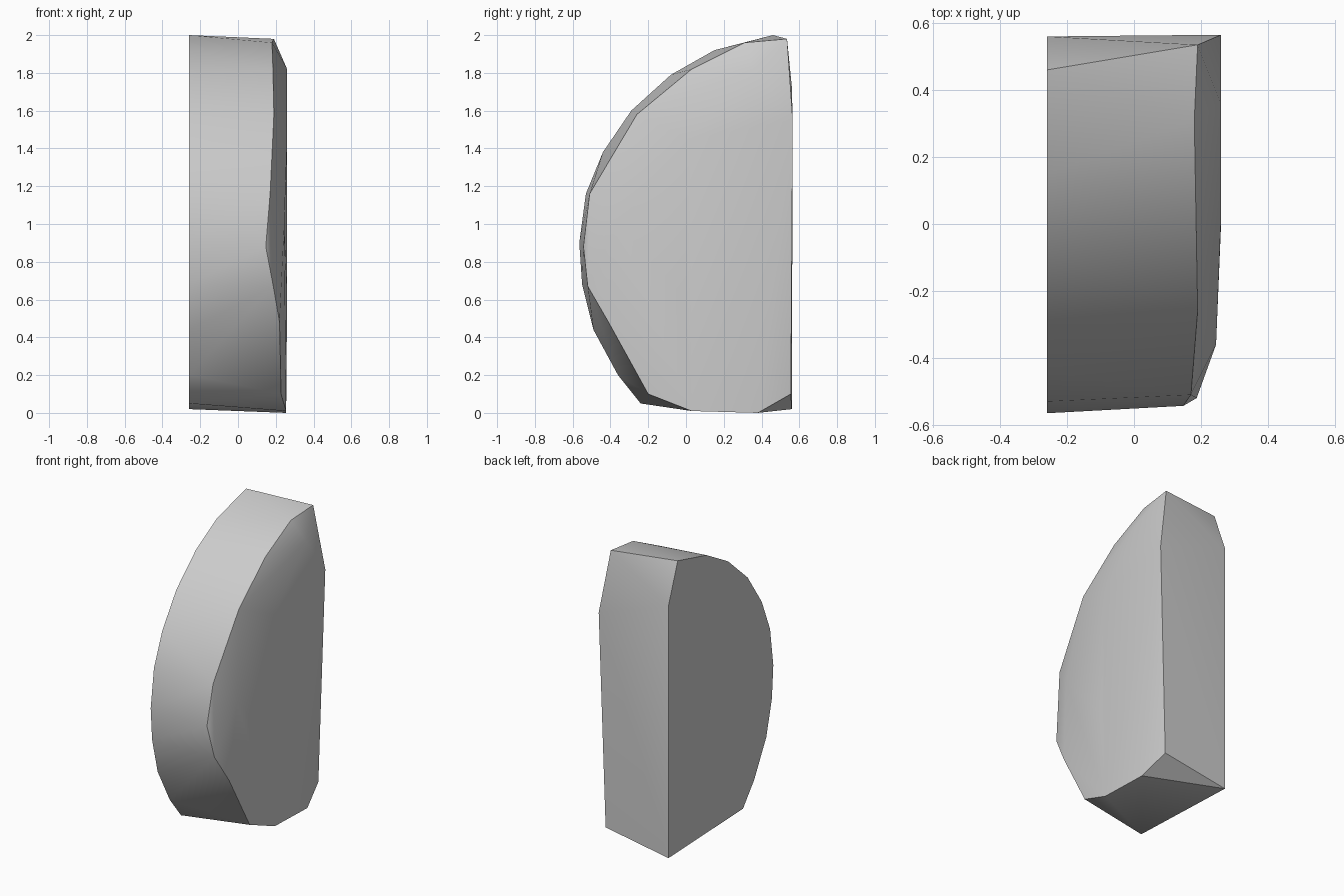
import bpy
import bmesh
import math

if "Cube" in bpy.data.objects:
    bpy.data.objects.remove(bpy.data.objects["Cube"], do_unlink=True)

# Plain grey surface
grey = bpy.data.materials.new("plain_grey")
grey.use_nodes = True
colour = (0.6, 0.6, 0.6, 1)
grey.diffuse_color = colour
grey.node_tree.nodes["Principled BSDF"].inputs["Base Color"].default_value = colour

# Flat inner side: D-shaped profile in (y, z)
FLAT_X = -0.26
flat_profile = [
    (0.56, 0.02), (0.56, 1.73), (0.46, 2.0), (0.15, 1.92), (-0.08, 1.79),
    (-0.29, 1.6), (-0.44, 1.38), (-0.53, 1.16), (-0.565, 0.9),
    (-0.55, 0.68), (-0.49, 0.44), (-0.36, 0.2), (-0.24, 0.05),
]

# Rim of the domed outer side, from the top corner round the front to the back
outer_rim = [
    (0.19, 0.535, 1.98), (0.18, 0.31, 1.96), (0.185, 0.03, 1.82),
    (0.19, -0.26, 1.58), (0.17, -0.51, 1.16), (0.147, -0.543, 0.88),
    (0.187, -0.52, 0.67), (0.22, -0.41, 0.48), (0.228, -0.2, 0.1),
    (0.255, 0.03, 0.01), (0.255, 0.38, 0.0), (0.215, 0.555, 0.1),
    (0.26, 0.565, 1.55),
]

# Gentle swell of the outer side
outer_swell = [
    (0.26, 0.36, 1.82), (0.26, 0.02, 1.45), (0.245, -0.36, 1.0),
    (0.26, 0.0, 0.6), (0.26, 0.3, 0.5),
]

# Wrap one solid skin round the two sides
bm = bmesh.new()
for y, z in flat_profile:
    bm.verts.new((FLAT_X, y, z))
for point in outer_rim + outer_swell:
    bm.verts.new(point)
hull = bmesh.ops.convex_hull(bm, input=bm.verts[:])
loose = [v for v in bm.verts if not v.link_faces]
bmesh.ops.delete(bm, geom=loose, context="VERTS")
bmesh.ops.dissolve_limit(bm, angle_limit=math.radians(1),
                         verts=bm.verts[:], edges=bm.edges[:])
bmesh.ops.recalc_face_normals(bm, faces=bm.faces[:])

mesh = bpy.data.meshes.new("rounded_half_block")
bm.to_mesh(mesh)
bm.free()
mesh.materials.append(grey)
block = bpy.data.objects.new("rounded_half_block", mesh)
bpy.context.collection.objects.link(block)

# Smooth the curved wall and dome, keep the rims sharp
bpy.ops.object.select_all(action="DESELECT")
block.select_set(True)
bpy.context.view_layer.objects.active = block
bpy.ops.object.shade_smooth_by_angle(angle=math.radians(32))
